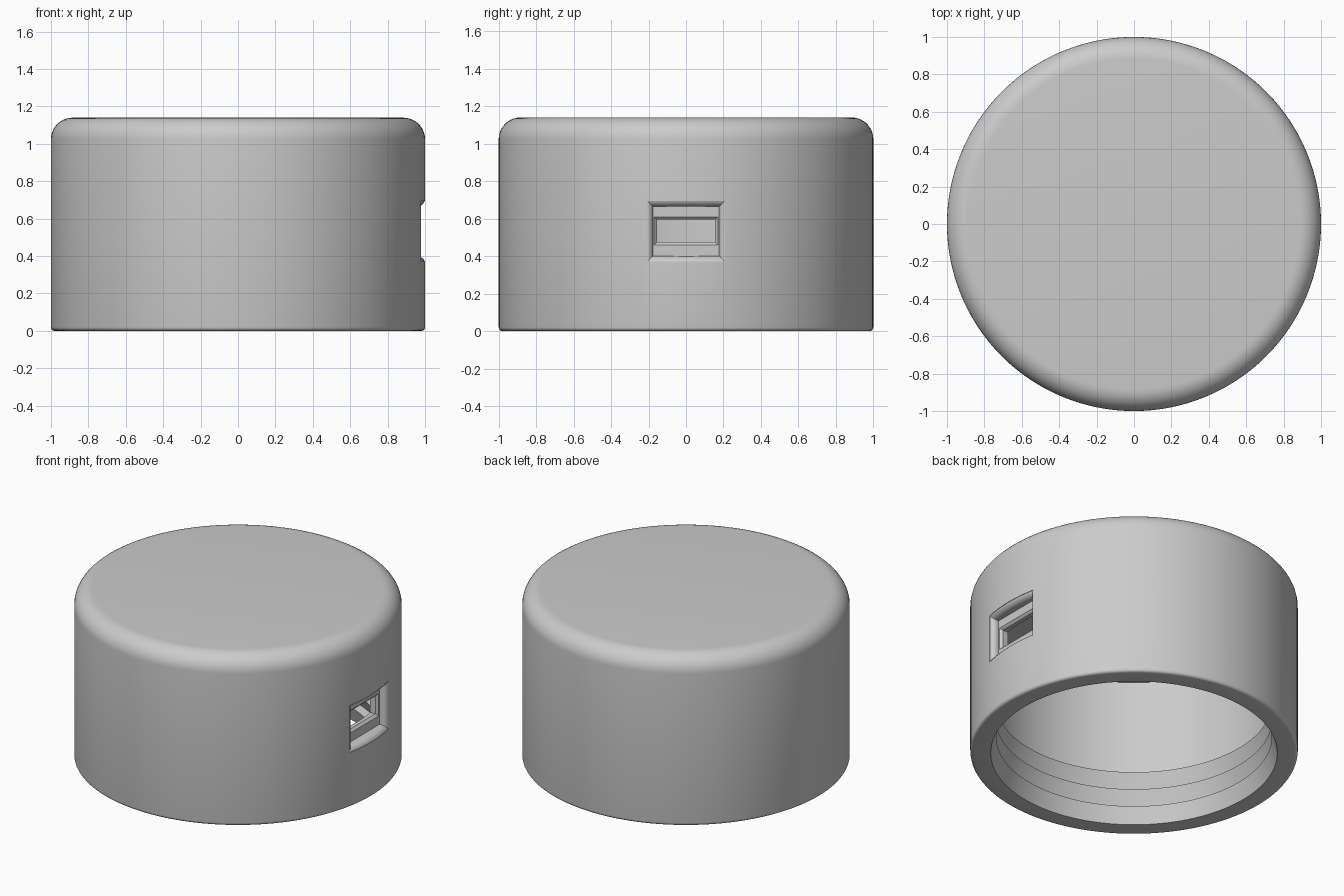
import bpy, bmesh
from math import pi, sin, cos, sqrt, radians
from mathutils import Vector

if "Cube" in bpy.data.objects:
    bpy.data.objects.remove(bpy.data.objects["Cube"])

grey = bpy.data.materials.new("light_grey")
grey.use_nodes = True
grey.diffuse_color = (0.6, 0.6, 0.6, 1)
grey.node_tree.nodes["Principled BSDF"].inputs["Base Color"].default_value = (0.6, 0.6, 0.6, 1)

HEIGHT, SEGMENTS = 1.14, 128
INNER, CEILING = 0.89, 1.01


def make_object(name, bm):
    bmesh.ops.recalc_face_normals(bm, faces=bm.faces)
    mesh = bpy.data.meshes.new(name)
    bm.to_mesh(mesh)
    bm.free()
    obj = bpy.data.objects.new(name, mesh)
    mesh.materials.append(grey)
    bpy.context.collection.objects.link(obj)
    return obj


def arc(cx, cz, r, start, end, n):
    angles = [radians(start + (end - start) * i / n) for i in range(n + 1)]
    return [(cx + r * cos(a), cz + r * sin(a)) for a in angles]


def revolve(name, profile):
    bm = bmesh.new()
    verts = [bm.verts.new((r, 0, z)) for r, z in profile]
    edges = [bm.edges.new(pair) for pair in zip(verts, verts[1:])]
    bmesh.ops.spin(bm, geom=verts + edges, axis=(0, 0, 1), cent=(0, 0, 0),
                   angle=2 * pi, steps=SEGMENTS)
    bmesh.ops.remove_doubles(bm, verts=bm.verts, dist=0.0001)
    return make_object(name, bm)


def outline(half, z0, z1, bend, x, n=12):
    """Rectangle facing +x, optionally bent to follow a cylinder of radius x."""
    ys = [half * (2 * i / n - 1) for i in range(n + 1)]
    depth = lambda y: sqrt(x * x - y * y) if bend else x
    return ([Vector((depth(y), y, z0)) for y in ys]
            + [Vector((depth(y), y, z1)) for y in reversed(ys)])


def loft(name, loops):
    bm = bmesh.new()
    rings = [[bm.verts.new(p) for p in loop] for loop in loops]
    for a, b in zip(rings, rings[1:]):
        for i in range(len(a)):
            j = (i + 1) % len(a)
            bm.faces.new((a[i], a[j], b[j], b[i]))
    # Cap the ends in strips so bent ends stay clean
    for ring in (rings[0], rings[-1]):
        n = len(ring)
        for i in range(n // 2 - 1):
            bm.faces.new((ring[i], ring[i + 1], ring[n - 2 - i], ring[n - 1 - i]))
    obj = make_object(name, bm)
    obj.hide_render = True
    return obj


# Hollow cap: rounded crown, eased bottom lip, saw-toothed screw ridges inside
profile = [(0, HEIGHT)] + arc(0.885, HEIGHT - 0.115, 0.115, 90, 0, 10)
profile += arc(0.98, 0.02, 0.02, 0, -90, 4)
profile += [(0.875, 0)]
for crest in (0.11, 0.23, 0.35):
    profile += [(0.84, crest), (INNER, crest + 0.012)]
profile += [(INNER, CEILING), (0, CEILING)]
cap = revolve("cap", profile)

# Side port: flared pocket, then a smaller bevelled slot through the wall
FLARE = 0.042
pocket_loops = [outline(0.177, 0.40, 0.665, False, 0.93)]
for i in range(7):
    a = radians(i * 12)
    o = FLARE * (1 - cos(a))
    pocket_loops.append(outline(0.177 + o, 0.40 - o, 0.665 + o, True, 1 - FLARE * (1 - sin(a))))
pocket_loops.append(outline(0.177 + FLARE, 0.40 - FLARE, 0.665 + FLARE, True, 1.03))
slot_loops = [outline(0.155, 0.475, 0.595, False, x) for x in (0.8, 0.915)]
slot_loops.append(outline(0.172, 0.458, 0.612, False, 0.932))
cutters = [loft("pocket_cutter", pocket_loops), loft("slot_cutter", slot_loops)]

bpy.ops.object.select_all(action="DESELECT")
bpy.context.view_layer.objects.active = cap
cap.select_set(True)
for cutter in cutters:
    mod = cap.modifiers.new("port", "BOOLEAN")
    mod.operation, mod.solver, mod.object = "DIFFERENCE", "EXACT", cutter
    bpy.ops.object.modifier_apply(modifier=mod.name)
    bpy.data.objects.remove(cutter)

bpy.ops.object.shade_smooth_by_angle(angle=radians(30))
